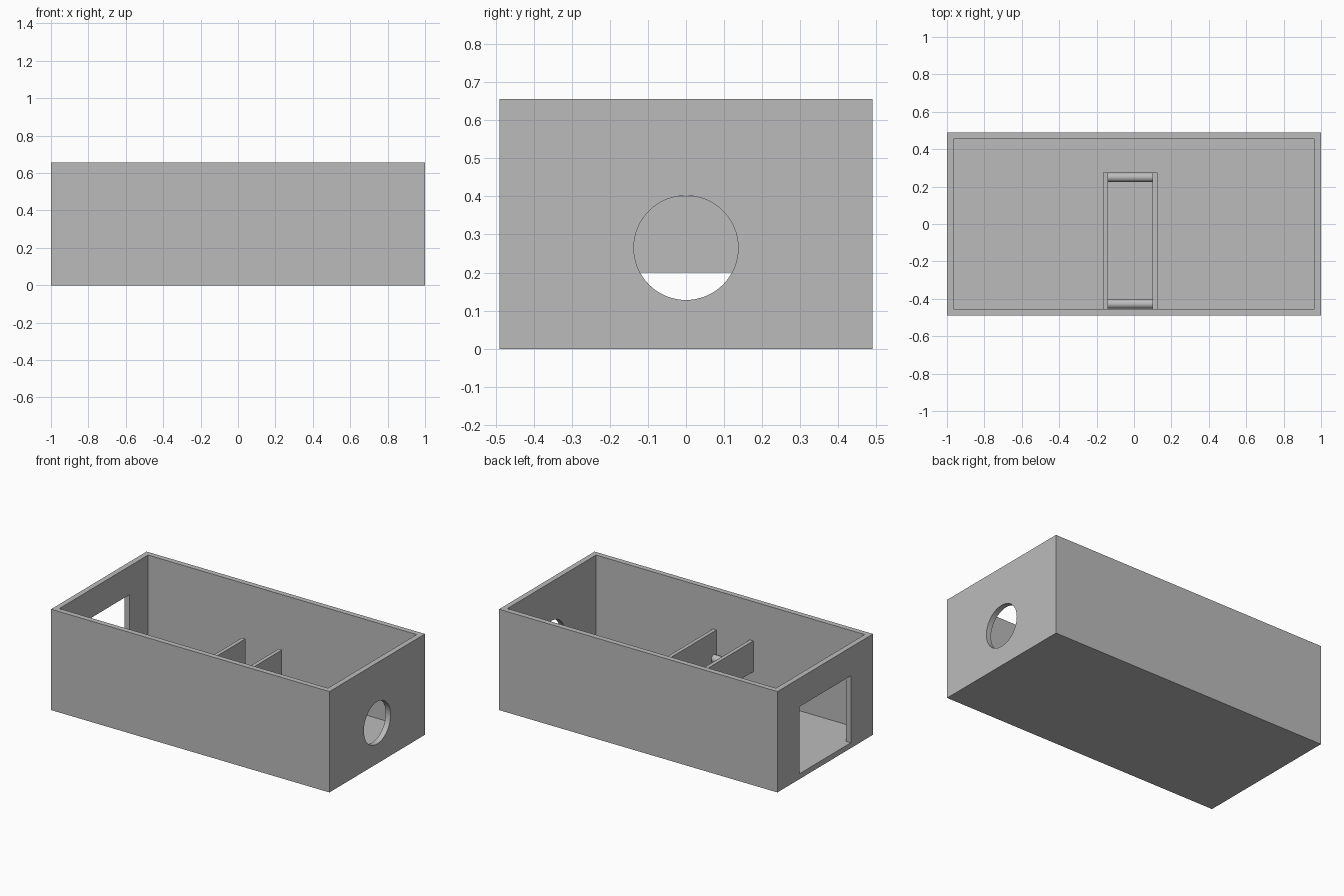
import bpy
from math import pi
from mathutils import Vector

if "Cube" in bpy.data.objects:
    bpy.data.objects.remove(bpy.data.objects["Cube"], do_unlink=True)

grey = bpy.data.materials.new("plain grey")
grey.use_nodes = True
grey.diffuse_color = (0.5, 0.5, 0.5, 1)
grey.node_tree.nodes["Principled BSDF"].inputs["Base Color"].default_value = (0.5, 0.5, 0.5, 1)

LENGTH, WIDTH, HEIGHT, WALL = 2.0, 0.98, 0.655, 0.035
INNER_X, INNER_Y = LENGTH / 2 - WALL, WIDTH / 2 - WALL


def box(name, low, high):
    """Box spanning two opposite corners."""
    low, high = Vector(low), Vector(high)
    bpy.ops.mesh.primitive_cube_add(size=1, location=(low + high) / 2)
    obj = bpy.context.object
    obj.name = name
    obj.scale = high - low
    bpy.ops.object.transform_apply(location=False, rotation=False, scale=True)
    obj.data.materials.append(grey)
    return obj


def rod(name, centre, radius, length):
    """Cylinder lying along x."""
    bpy.ops.mesh.primitive_cylinder_add(vertices=64, radius=radius, depth=length,
                                        location=centre, rotation=(0, pi / 2, 0))
    obj = bpy.context.object
    obj.name = name
    obj.data.materials.append(grey)
    bpy.ops.object.shade_smooth_by_angle()
    return obj


def cut(target, cutter):
    """Subtract the cutter from the target and discard it."""
    mod = target.modifiers.new("cut", "BOOLEAN")
    mod.operation, mod.solver, mod.object = "DIFFERENCE", "EXACT", cutter
    bpy.context.view_layer.objects.active = target
    bpy.ops.object.modifier_apply(modifier=mod.name)
    bpy.data.objects.remove(cutter, do_unlink=True)


# Open-topped housing with a doorway on one end and a round port on the other
housing = box("housing", (-LENGTH / 2, -WIDTH / 2, 0), (LENGTH / 2, WIDTH / 2, HEIGHT))
cut(housing, box("cavity", (-INNER_X, -INNER_Y, WALL), (INNER_X, INNER_Y, 1)))
cut(housing, box("doorway", (-1.1, -0.263, WALL), (-0.9, 0.263, 0.47)))
cut(housing, rod("port", (1, 0, 0.265), 0.137, 0.2))
for poly in housing.data.polygons:
    poly.use_smooth = False
bpy.context.view_layer.objects.active = housing
housing.select_set(True)
bpy.ops.object.shade_smooth_by_angle()

# Raised side plates fixed to the front wall
for name, x in (("right_side_plate", -0.165), ("left_side_plate", 0.1)):
    box(name, (x, -INNER_Y, 0.2), (x + 0.025, 0.275, 0.4))

# Rollers between the side plates
for name, y in (("front_roller", -0.428), ("back_roller", 0.25)):
    rod(name, (-0.02, y, 0.225), 0.025, 0.24)
